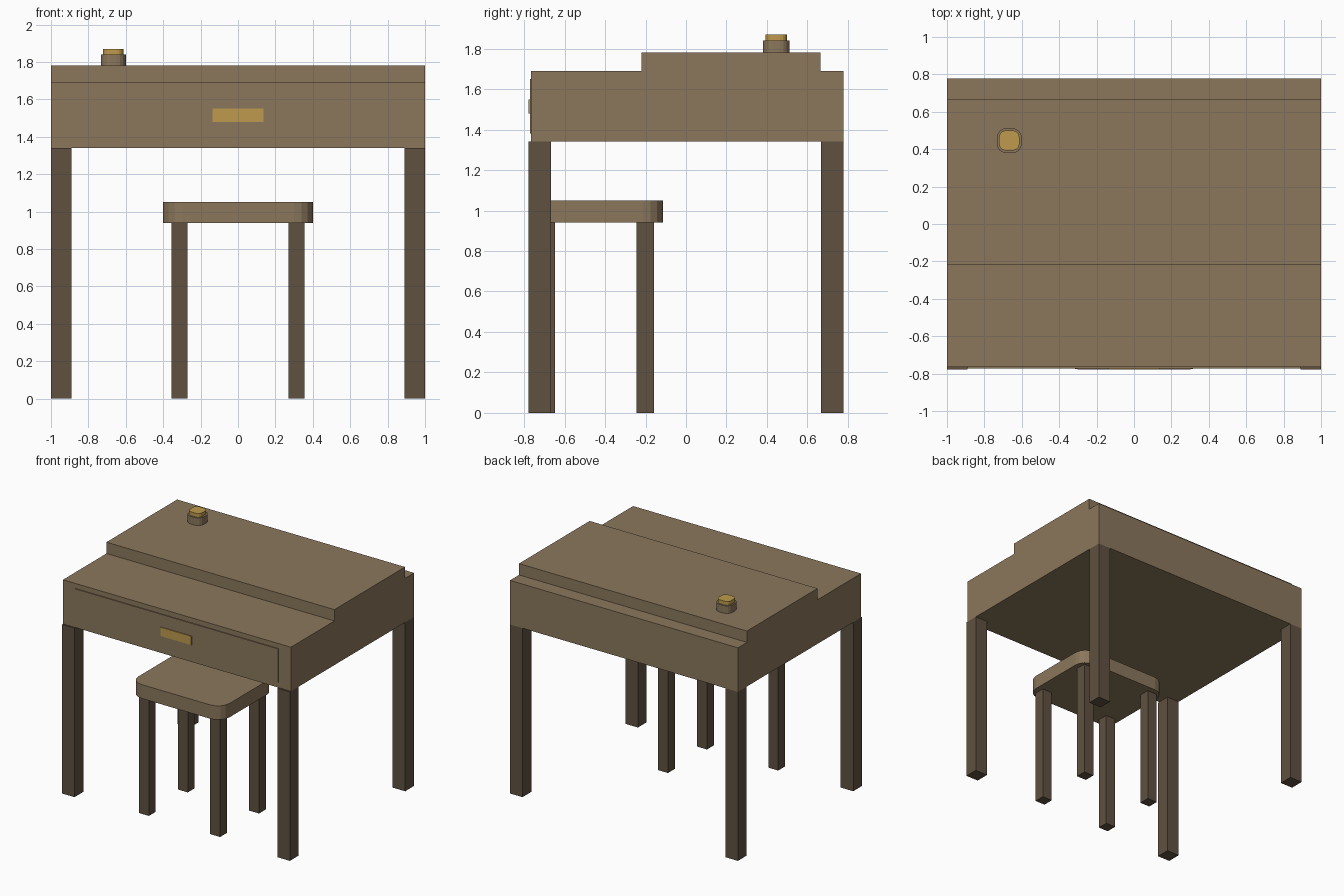
import bpy, bmesh, math

if "Cube" in bpy.data.objects:
    bpy.data.objects.remove(bpy.data.objects["Cube"])


def material(name, rgb):
    m = bpy.data.materials.new(name)
    lin = [((c / 255 + 0.055) / 1.055) ** 2.4 for c in rgb]
    m.diffuse_color = (*lin, 1)
    m.use_nodes = True
    m.node_tree.nodes["Principled BSDF"].inputs["Base Color"].default_value = m.diffuse_color
    return m


WOOD = material("wood", (139, 119, 92))
DARK = material("dark_wood", (95, 81, 64))
GOLD = material("gold", (189, 154, 77))


def prism(name, outline, depth, mat, place):
    """Extrude a 2D outline by depth; place maps (u, v, w) to x, y, z."""
    bm = bmesh.new()
    face = bm.faces.new([bm.verts.new(place(u, v, 0)) for u, v in outline])
    ext = bmesh.ops.extrude_face_region(bm, geom=[face])
    offset = [b - a for a, b in zip(place(0, 0, 0), place(0, 0, depth))]
    bmesh.ops.translate(bm, vec=offset,
                        verts=[g for g in ext["geom"] if isinstance(g, bmesh.types.BMVert)])
    bmesh.ops.recalc_face_normals(bm, faces=bm.faces)
    me = bpy.data.meshes.new(name)
    bm.to_mesh(me)
    bm.free()
    me.materials.append(mat)
    ob = bpy.data.objects.new(name, me)
    bpy.context.collection.objects.link(ob)
    return ob


def slab(name, x, y, z, mat, radius=0, steps=4):
    """Block between (min, max) pairs, with optional rounded upright corners."""
    if radius:
        outline = []
        corners = [(x[1], y[1], -1, -1), (x[0], y[1], 1, -1), (x[0], y[0], 1, 1), (x[1], y[0], -1, 1)]
        for k, (cx, cy, sx, sy) in enumerate(corners):
            for i in range(steps + 1):
                a = math.pi / 2 * (k + i / steps)
                outline.append((cx + radius * (sx + math.cos(a)), cy + radius * (sy + math.sin(a))))
    else:
        outline = [(x[0], y[0]), (x[1], y[0]), (x[1], y[1]), (x[0], y[1])]
    return prism(name, outline, z[1] - z[0], mat, lambda u, v, w: (u, v, z[0] + w))


# Desk body: stepped side profile swept across the width
profile = [(-0.765, 1.34), (0.778, 1.34), (0.778, 1.69), (0.665, 1.69),
           (0.665, 1.78), (-0.22, 1.78), (-0.22, 1.69), (-0.765, 1.69)]
prism("desk_body", profile, 2.0, WOOD, lambda u, v, w: (w - 1, u, v))

# Drawer front and handle
slab("drawer_front", (-0.89, 0.89), (-0.772, -0.765), (1.38, 1.65), WOOD)
slab("drawer_handle", (-0.135, 0.135), (-0.779, -0.771), (1.48, 1.55), GOLD)

# Desk legs and stool legs
for side, s in (("left", -1), ("right", 1)):
    for end, y in (("front", (-0.778, -0.668)), ("back", (0.667, 0.778))):
        slab(f"desk_leg_{end}_{side}", sorted((s * 0.89, s)), y, (0, 1.34), DARK)
    for end, y in (("front", (-0.733, -0.647)), ("back", (-0.245, -0.158))):
        slab(f"stool_leg_{end}_{side}", sorted((s * 0.269, s * 0.356)), y, (0, 0.94), DARK)

# Stool seat
slab("stool_seat", (-0.4, 0.4), (-0.777, -0.113), (0.94, 1.05), WOOD, 0.1)

# Small round-cornered pot with a gold cap
slab("pot_base", (-0.733, -0.6), (0.38, 0.512), (1.78, 1.84), WOOD, 0.05)
slab("pot_cap", (-0.721, -0.613), (0.393, 0.5), (1.84, 1.87), GOLD, 0.035)
